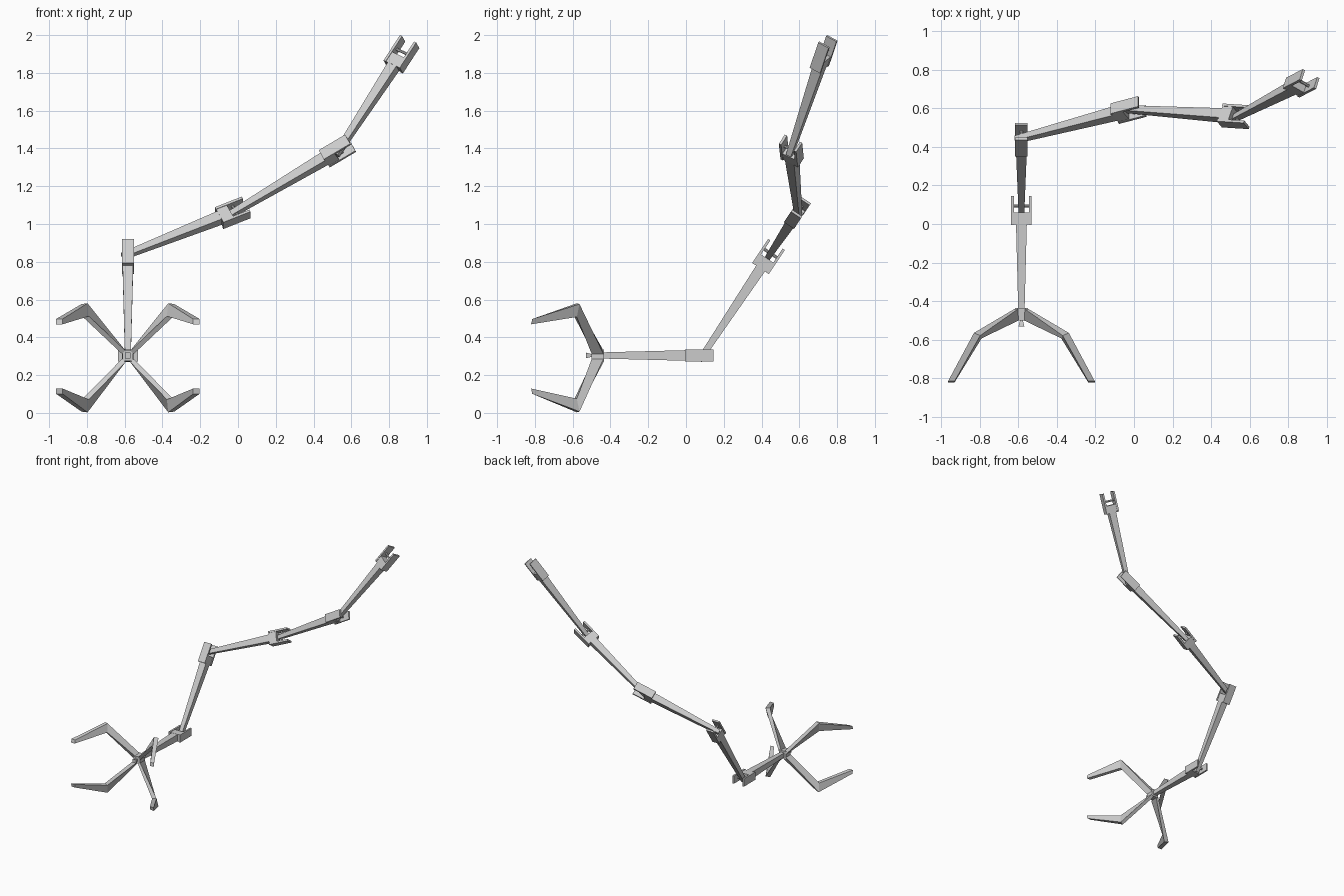
import bpy, bmesh
from mathutils import Vector, Matrix

if "Cube" in bpy.data.objects:
    bpy.data.objects.remove(bpy.data.objects["Cube"])

AXIS_X, AXIS_Z = -0.583, 0.299


def loft(bm, rings):
    """Skin a closed tube through quad rings and cap both ends."""
    loops = [[bm.verts.new(p) for p in r] for r in rings]
    for a, b in zip(loops, loops[1:]):
        for i in range(len(a)):
            j = (i + 1) % len(a)
            bm.faces.new((a[i], a[j], b[j], b[i]))
    bm.faces.new(loops[0][::-1])
    bm.faces.new(loops[-1])


def rect(c, u, v):
    c, u, v = Vector(c), Vector(u), Vector(v)
    return [c - u - v, c + u - v, c + u + v, c - u + v]


def section(hx, hy, z, cx=0.0):
    return rect((cx, 0, z), (hx, 0, 0), (0, hy, 0))


def finish(bm, name, matrix):
    bm.transform(matrix)
    bmesh.ops.recalc_face_normals(bm, faces=bm.faces)
    me = bpy.data.meshes.new(name)
    bm.to_mesh(me)
    bm.free()
    ob = bpy.data.objects.new(name, me)
    bpy.context.collection.objects.link(ob)
    return ob


def link(name, start, end, pin, first, fork):
    """Tapered link from one pivot to the next; its fork holds the pin."""
    d = (end - start).normalized()
    pin = (pin - d * pin.dot(d)).normalized()
    m = Matrix((pin, d.cross(pin), d)).transposed().to_4x4()
    m.translation = start
    base = (end - start).length - 0.09
    bm = bmesh.new()
    # tapered beam
    loft(bm, [section(0.015, 0.015, 0.03 if first else -0.032),
              section(0.028, 0.028, base + 0.005)])
    # fork block and cheek plates
    loft(bm, [section(0.042, 0.029, base), section(0.042, 0.029, base + 0.062)])
    for s in (-1, 1):
        loft(bm, [section(0.007, 0.032, base - 0.002, s * 0.046),
                  section(0.007, 0.032, base + fork, s * 0.046)])
    # hinge pin
    bmesh.ops.create_cone(bm, cap_ends=True, segments=8, radius1=0.008,
                          radius2=0.008, depth=0.1,
                          matrix=Matrix.Translation((0, 0, base + 0.095))
                          @ Matrix.Rotation(1.5708, 4, 'Y'))
    finish(bm, name, m)
    return pin


# arm: each pin is turned a quarter round from the previous one
pivots = [Vector(p) for p in (
    (AXIS_X, -0.53, AXIS_Z + 0.005), (AXIS_X, 0.088, AXIS_Z + 0.005),
    (AXIS_X, 0.445, 0.84), (-0.017, 0.593, 1.064),
    (0.536, 0.557, 1.392), (0.870, 0.731, 1.906))]
pin = Vector((1, 0, 0))
for i in range(5):
    a, b = pivots[i], pivots[i + 1]
    if i:
        pin = (b - a).normalized().cross(pin)
    pin = link(f"arm_link_{i + 1}", a, b, pin, i == 0, 0.148 + 0.004 * i)

# claw hub with a small flared nub in front
bm = bmesh.new()
loft(bm, [section(0.015, 0.015, -0.062), section(0.007, 0.007, -0.03)])
loft(bm, [section(0.028, 0.028, -0.031), section(0.031, 0.031, 0.033)])
finish(bm, "claw_hub", Matrix.Translation((AXIS_X, -0.468, AXIS_Z + 0.005))
       @ Matrix.Rotation(-1.5708, 4, 'X'))

# four bent claws, mirrored about the arm axis
out = Vector((0.1, 0.2, 0.95)) * 0.036
across = Vector((0.8, 0.35, -0.1)) * 0.02
for sx, xn in ((-1, "left"), (1, "right")):
    for sz, zn in ((1, "upper"), (-1, "lower")):
        knee = 0.245 if sz > 0 else 0.26
        bm = bmesh.new()
        loft(bm, [rect((0.022, -0.468, 0.022), (0.009, 0, -0.009), (0, 0.031, 0)),
                  rect((0.226, -0.578, knee), across, out),
                  rect((0.363, -0.817, 0.184), (0.017, 0, 0), (0, 0.003, 0.014))])
        m = (Matrix.Translation((AXIS_X, 0, AXIS_Z))
             @ Matrix.Diagonal((sx, 1, sz, 1)))
        finish(bm, f"claw_{zn}_{xn}", m)
